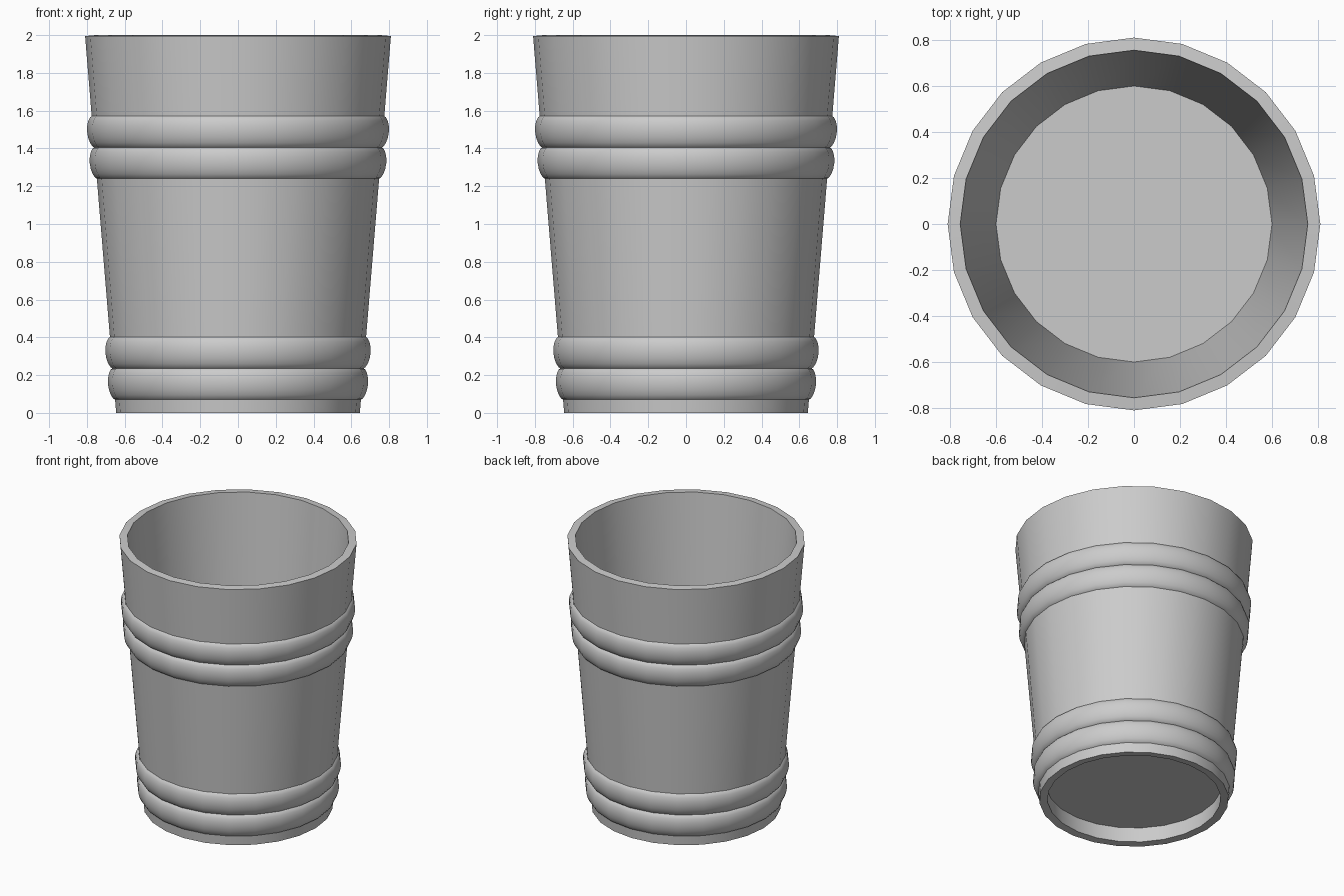
import bpy, bmesh, math

if "Cube" in bpy.data.objects:
    bpy.data.objects.remove(bpy.data.objects["Cube"])

SIDES = 24


def outer_radius(z):
    return 0.645 + 0.0825 * z


def lathe(name, profile, closed=False):
    """Spin an (r, z) profile around the z axis."""
    bm = bmesh.new()
    rings = []
    for r, z in profile:
        rings.append([bm.verts.new((r * math.cos(a), r * math.sin(a), z))
                      for a in (2 * math.pi * i / SIDES for i in range(SIDES))])
    pairs = list(zip(rings, rings[1:]))
    if closed:
        pairs.append((rings[-1], rings[0]))
    for low, high in pairs:
        for i in range(SIDES):
            j = (i + 1) % SIDES
            bm.faces.new((low[i], low[j], high[j], high[i]))
    mesh = bpy.data.meshes.new(name)
    bm.to_mesh(mesh)
    bm.free()
    obj = bpy.data.objects.new(name, mesh)
    bpy.context.collection.objects.link(obj)
    bpy.ops.object.select_all(action='DESELECT')
    obj.select_set(True)
    bpy.context.view_layer.objects.active = obj
    bpy.ops.object.shade_smooth_by_angle(angle=math.radians(40))
    return obj


# Tapered wall with thickness, open at top and bottom
lathe("bucket_wall", [(0.645, 0), (outer_radius(1.995), 1.995),
                      (0.755, 2.0), (0.59, 0.005)], closed=True)

# Recessed floor disc
bpy.ops.mesh.primitive_circle_add(vertices=SIDES, radius=0.601, fill_type='NGON',
                                  location=(0, 0, 0.12))
bpy.context.object.name = "bucket_floor"

# Rounded hoops, in a lower and an upper pair
HALF, BULGE, STEPS = 0.0825, 0.03, 8
for label, z0 in (("lower_hoop_a", 0.153), ("lower_hoop_b", 0.318),
                  ("upper_hoop_a", 1.323), ("upper_hoop_b", 1.488)):
    profile = []
    for k in range(STEPS + 1):
        t = math.pi * k / STEPS
        z = z0 - HALF * math.cos(t)
        profile.append((outer_radius(z) + 0.001 + BULGE * math.sin(t) ** 1.3, z))
    lathe(label, profile)
